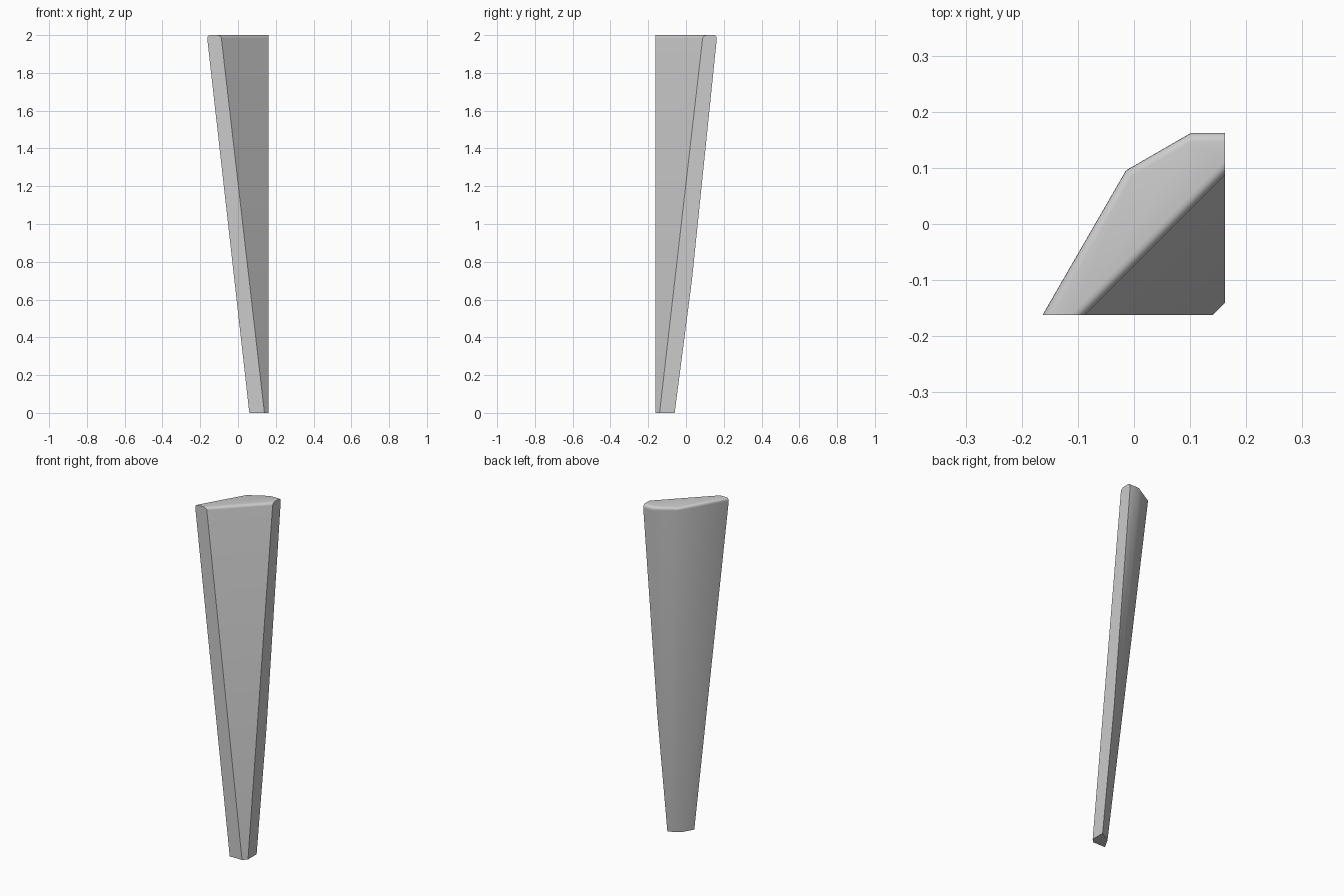
import bpy, bmesh
from math import radians, cos, sin
from mathutils import Vector

if "Cube" in bpy.data.objects:
    bpy.data.objects.remove(bpy.data.objects["Cube"])

H = 0.1625                      # half width of the footprint
bm = bmesh.new()
bmesh.ops.create_cube(bm, size=1)
for v in bm.verts:
    v.co = Vector((v.co.x * 2 * H, v.co.y * 2 * H, (v.co.z + 0.5) * 2))


def trim(angle, bottom, top, inner=False):
    """Cut along a leaning plane, at given distances from the right front corner."""
    a = radians(angle)
    point = Vector((H + bottom * cos(a), -H + bottom * sin(a), 0))
    normal = Vector((cos(a), sin(a), -(top - bottom) / 2))
    cut = bmesh.ops.bisect_plane(bm, geom=bm.verts[:] + bm.edges[:] + bm.faces[:],
                                 plane_co=point, plane_no=normal,
                                 clear_outer=not inner, clear_inner=inner)
    rim = [e for e in cut['geom_cut'] if isinstance(e, bmesh.types.BMEdge)]
    bmesh.ops.holes_fill(bm, edges=rim, sides=0)


# faceted outer side
trim(150, 0.0888, 0.2836)
trim(120, 0.0888, 0.3136)
trim(90, 0.1215, 0.3275)
# flat inner side
trim(135, 0.016, 0.1785, inner=True)
bmesh.ops.remove_doubles(bm, verts=bm.verts[:], dist=1e-5)
bmesh.ops.recalc_face_normals(bm, faces=bm.faces[:])


def on_flat_side(e):
    a, b = (v.co for v in e.verts)
    return (abs(a.x - H) < 1e-4 and abs(b.x - H) < 1e-4) or \
           (abs(a.y + H) < 1e-4 and abs(b.y + H) < 1e-4)


# rounded top, leaving the two flat mitred ends plain
top_edges = [e for e in bm.edges
             if all(v.co.z > 1.999 for v in e.verts) and not on_flat_side(e)]
bmesh.ops.bevel(bm, geom=top_edges, offset=0.029, segments=4, profile=0.5,
                affect='EDGES', clamp_overlap=True)

mesh = bpy.data.meshes.new("tapered_corner_post")
bm.to_mesh(mesh)
bm.free()
post = bpy.data.objects.new("tapered_corner_post", mesh)
bpy.context.collection.objects.link(post)
bpy.context.view_layer.objects.active = post
post.select_set(True)
bpy.ops.object.shade_smooth_by_angle(angle=radians(31))
